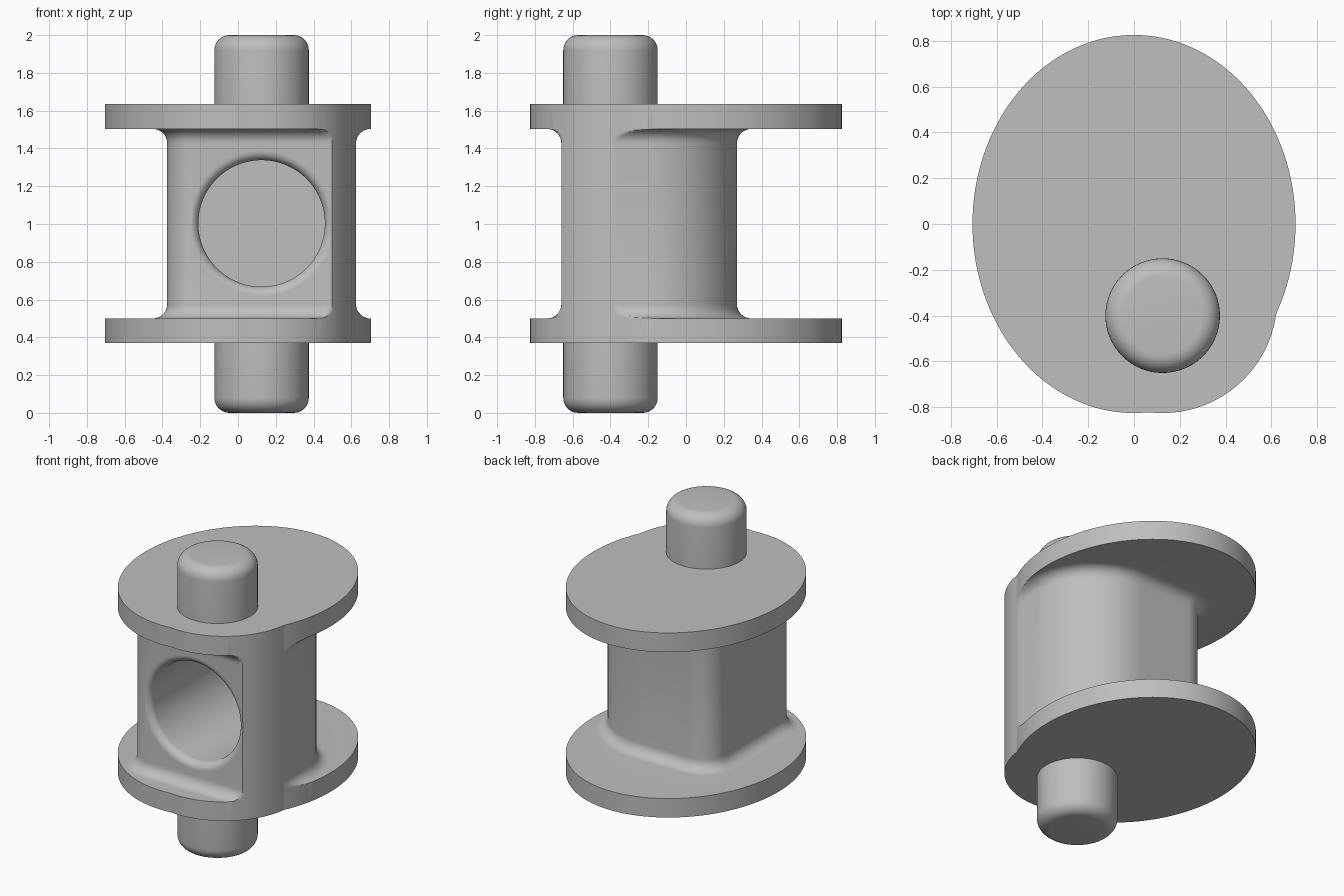
import bpy, bmesh, math

old = bpy.data.objects.get("Cube")
if old:
    bpy.data.objects.remove(old, do_unlink=True)

# Single plain grey material
grey = bpy.data.materials.new("plain grey")
grey.use_nodes = True
grey.diffuse_color = (0.52, 0.52, 0.52, 1)
grey.node_tree.nodes["Principled BSDF"].inputs["Base Color"].default_value = (0.52, 0.52, 0.52, 1)

PIN_X, PIN_Y = 0.125, -0.4
SAMPLES = 256


def add_object(name, bm):
    bmesh.ops.recalc_face_normals(bm, faces=bm.faces)
    mesh = bpy.data.meshes.new(name)
    bm.to_mesh(mesh)
    bm.free()
    mesh.materials.append(grey)
    obj = bpy.data.objects.new(name, mesh)
    bpy.context.collection.objects.link(obj)
    return obj


def smooth(obj):
    bpy.ops.object.select_all(action='DESELECT')
    obj.select_set(True)
    bpy.context.view_layer.objects.active = obj
    bpy.ops.object.shade_smooth_by_angle(angle=math.radians(35))


def loft(name, rings):
    """Closed skin over equal-length rings with a cap on each end."""
    bm = bmesh.new()
    loops = [[bm.verts.new(p) for p in ring] for ring in rings]
    for a, b in zip(loops, loops[1:]):
        for i in range(len(a)):
            j = (i + 1) % len(a)
            bm.faces.new((a[i], a[j], b[j], b[i]))
    bm.faces.new(loops[0])
    bm.faces.new(loops[-1])
    bmesh.ops.remove_doubles(bm, verts=bm.verts, dist=0.0002)
    return add_object(name, bm)


def in_flange(x, y):
    # Ellipse joined with a round boss at the front
    return ((x / 0.705) ** 2 + (y / 0.825) ** 2 < 1
            or math.hypot(x - 0.125, y + 0.325) < 0.5)


def in_body(x, y, grow):
    # Box with a different rounding on each corner, kept within the flange
    if not in_flange(x, y):
        return False
    dx, dy = x - 0.125, y + 0.195
    if dx > 0:
        r = 0.46 if dy > 0 else 0.0
    else:
        r = 0.16
    qx, qy = abs(dx) - 0.5 + r, abs(dy) - 0.465 + r
    dist = math.hypot(max(qx, 0), max(qy, 0)) + min(max(qx, qy), 0) - r
    return dist < grow


def outline(test):
    """Boundary points of a region, found along rays from its middle."""
    points = []
    for i in range(SAMPLES):
        a = 2 * math.pi * i / SAMPLES
        lo, hi = 0.0, 1.5
        for _ in range(30):
            mid = (lo + hi) / 2
            if test(0.1 + mid * math.cos(a), -0.2 + mid * math.sin(a)):
                lo = mid
            else:
                hi = mid
        points.append((0.1 + lo * math.cos(a), -0.2 + lo * math.sin(a)))
    return points


def at_height(points, z):
    return [(x, y, z) for x, y in points]


# Spool: two flanges and the filleted body between them
FILLET, STEPS = 0.075, 8
flange = outline(in_flange)
lower, upper = [], []
for k in range(STEPS + 1):
    t = math.pi / 2 * (1 - k / STEPS)
    ring = outline(lambda x, y: in_body(x, y, FILLET * (1 - math.cos(t))))
    rise = 0.5 + FILLET * (1 - math.sin(t))
    lower.append(at_height(ring, rise))
    upper.insert(0, at_height(ring, 2.003 - rise))
spool = loft("spool_body", [at_height(flange, 0.37), at_height(flange, 0.5)]
             + lower + upper
             + [at_height(flange, 1.503), at_height(flange, 1.635)])


def lathe(name, profile, place, count=96):
    """Turned solid; place maps (radius cos, radius sin, along) to a point."""
    rings = []
    for r, h in profile:
        rings.append([place(r * math.cos(2 * math.pi * i / count),
                            r * math.sin(2 * math.pi * i / count), h)
                      for i in range(count)])
    return loft(name, rings)


# Blind bore in the front with a rounded lip
BORE, LIP, FACE_Y = 0.335, 0.05, -0.66
bore_profile = [(BORE, 0.15)]
for k in range(9):
    t = math.pi / 2 * k / 8
    bore_profile.append((BORE + LIP * (1 - math.cos(t)),
                         FACE_Y + LIP * (1 - math.sin(t))))
bore_profile.append((BORE + LIP, -1.0))
cutter = lathe("bore_cutter", bore_profile,
               lambda u, v, h: (PIN_X + u, h, 1.003 + v))
cutter.hide_render = True
cutter.hide_viewport = True

cut = spool.modifiers.new("front bore", 'BOOLEAN')
cut.operation = 'DIFFERENCE'
cut.solver = 'EXACT'
cut.object = cutter
bpy.context.view_layer.objects.active = spool
bpy.ops.object.modifier_apply(modifier=cut.name)
bpy.data.objects.remove(cutter, do_unlink=True)
smooth(spool)

# Pins with rounded ends, mirrored above and below
PIN_R, ROUND = 0.25, 0.08
pin_profile = [(PIN_R, 0.4)]
for k in range(9):
    t = math.pi / 2 * k / 8
    pin_profile.append((PIN_R - ROUND * (1 - math.cos(t)),
                        ROUND * (1 - math.sin(t))))
for name, base, sign in (("lower_pin", 0, 1), ("upper_pin", 2, -1)):
    pin = lathe(name, pin_profile,
                lambda u, v, h: (PIN_X + u, PIN_Y + v, base + sign * h))
    smooth(pin)
